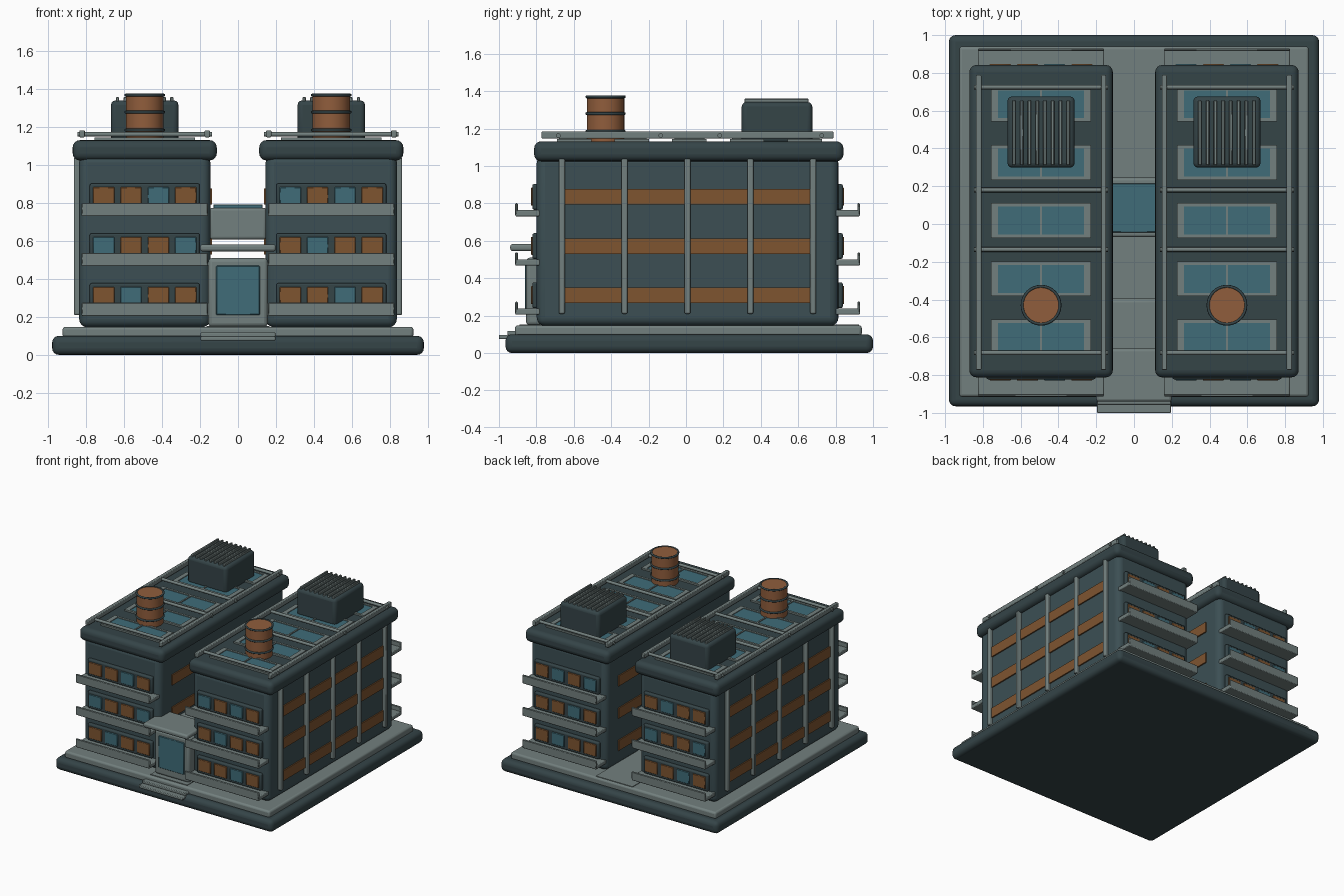
import bpy
from math import radians

if "Cube" in bpy.data.objects:
    bpy.data.objects.remove(bpy.data.objects["Cube"])


def material(name, rgb):
    m = bpy.data.materials.new(name)
    m.diffuse_color = (*rgb, 1)
    m.use_nodes = True
    m.node_tree.nodes["Principled BSDF"].inputs["Base Color"].default_value = m.diffuse_color
    return m


DARK = material("dark_cladding", (0.035, 0.058, 0.064))
WALL = material("wall_cladding", (0.045, 0.078, 0.088))
GREY = material("pale_concrete", (0.17, 0.215, 0.21))
AMBER = material("amber_panel", (0.21, 0.09, 0.03))
RUST = material("rust_tank", (0.28, 0.11, 0.045))
GLASS = material("teal_glass", (0.05, 0.15, 0.19))


def finish(ob, name, mat, bevel, segs=3):
    ob.name = name
    ob.data.materials.append(mat)
    if bevel:
        b = ob.modifiers.new("bevel", 'BEVEL')
        b.width, b.segments = bevel, segs
        b.limit_method = 'ANGLE'
        bpy.ops.object.shade_smooth_by_angle(angle=radians(35))
    return ob


def box(name, xs, ys, zs, mat, bevel=0.0, segs=3):
    lo, hi = zip(*(sorted(r) for r in (xs, ys, zs)))
    bpy.ops.mesh.primitive_cube_add(size=1, location=[(a + b) / 2 for a, b in zip(lo, hi)])
    ob = bpy.context.object
    ob.scale = [b - a for a, b in zip(lo, hi)]
    bpy.ops.object.transform_apply(location=False, rotation=False, scale=True)
    return finish(ob, name, mat, bevel, segs)


def mid(c, h):
    return (c - h, c + h)


def cylinder(name, r, loc, depth, mat, bevel=0.0, rot=(0, 0, 0), verts=32):
    bpy.ops.mesh.primitive_cylinder_add(vertices=verts, radius=r, depth=depth,
                                        location=loc, rotation=rot)
    ob = finish(bpy.context.object, name, mat, bevel, 2)
    bpy.ops.object.shade_smooth_by_angle(angle=radians(35))
    return ob


# Base, plinth, central walkway and front steps
box("base", (-0.98, 0.98), (-0.965, 1.0), (0, 0.1), DARK, 0.035, 4)
box("plinth", (-0.925, 0.925), (-0.915, 0.94), (0.09, 0.148), GREY, 0.015)
box("walkway", (-0.165, 0.165), (-0.89, 0.925), (0.14, 0.153), GREY)
box("lower_step", mid(0, 0.197), (-1.0, -0.88), (0.075, 0.097), GREY, 0.005, 2)
box("upper_step", mid(0, 0.197), (-0.955, -0.88), (0.095, 0.118), GREY, 0.005, 2)

# Entrance block, door and floating canopy
box("entrance", mid(0, 0.157), (-0.855, -0.395), (0.148, 0.51), GREY, 0.02)
box("entrance_door", mid(0, 0.115), (-0.862, -0.84), (0.21, 0.47), GLASS, 0.004, 1)
box("canopy", mid(0, 0.2), (-0.94, -0.66), (0.545, 0.583), GREY, 0.014)

# Bridge between the towers
box("bridge", mid(0, 0.15), (-0.07, 0.245), (0.608, 0.775), GREY, 0.015)
box("bridge_glass_roof", mid(0, 0.13), (-0.045, 0.215), (0.77, 0.794), GLASS, 0.004, 1)

# Window colours per floor: A amber, T teal
PATTERNS = {-1: ("ATAA", "TAAT", "AATA"), 1: ("AATA", "ATAA", "TATA")}
FLOORS = (0.0, 0.263, 0.526)

for s, side in ((-1, "left"), (1, "right")):
    cx = s * 0.492

    def part(name, *args):
        return box(f"{side}_{name}", *args)

    # Tower body and roof cap
    part("tower_body", mid(cx, 0.346), (-0.798, 0.815), (0.145, 1.06), WALL, 0.045, 4)
    part("roof_cap", mid(cx, 0.38), (-0.812, 0.842), (1.025, 1.132), DARK, 0.038, 4)

    for f, dz in enumerate(FLOORS):
        # Amber bands on the long walls
        for w, x in (("outer", s * 0.838), ("inner", s * 0.146)):
            part(f"{w}_band", mid(x, 0.010), (-0.65, 0.67), (0.267 + dz, 0.35 + dz), AMBER)
        # Balconies and windows, front and back
        for e, wall, label in ((-1, -0.798, "front"), (1, 0.815, "back")):
            part(f"{label}_balcony_floor", mid(cx, 0.333),
                 (wall + e * 0.115, wall - e * 0.03), (0.205 + dz, 0.238 + dz), GREY, 0.006, 2)
            part(f"{label}_balcony_rail", mid(cx, 0.333),
                 (wall + e * 0.115, wall + e * 0.101), (0.215 + dz, 0.275 + dz), GREY, 0.004, 1)
            part(f"{label}_window_panel", mid(cx, 0.29),
                 (wall + e * 0.024, wall - e * 0.02), (0.24 + dz, 0.378 + dz), DARK, 0.01, 2)
            for i, c in enumerate(PATTERNS[s][f]):
                part(f"{label}_window", mid(cx + (i - 1.5) * 0.144, 0.056),
                     (wall + e * 0.031, wall + e * 0.01), (0.262 + dz, 0.358 + dz),
                     AMBER if c == "A" else GLASS, 0.003, 1)

    # Vertical ribs on the outer wall
    for i in range(-2, 3):
        part("wall_rib", (s * 0.82, s * 0.866), mid(0.008 + i * 0.336, 0.016),
             (0.21, 1.04), GREY, 0.008, 2)

    # Skylights with a centre bar
    for i in range(-2, 3):
        y = 0.018 + i * 0.308
        for t in (-1, 1):
            part("skylight_frame_side", mid(cx + t * 0.246, 0.018), mid(y, 0.09), (1.125, 1.145), GREY)
            part("skylight_frame_end", mid(cx, 0.264), mid(y + t * 0.083, 0.009), (1.125, 1.145), GREY)
        part("skylight_glass", mid(cx, 0.235), mid(y, 0.077), (1.125, 1.139), GLASS)
        part("skylight_bar", mid(cx, 0.006), mid(y, 0.08), (1.13, 1.146), GREY)

    # Roof rails and cross pipes
    for t in (-1, 1):
        part("roof_rail", mid(cx + t * 0.33, 0.014), (-0.772, 0.788), (1.147, 1.184), GREY, 0.005, 2)
    for y in (0.725, 0.18, -0.135, -0.682):
        cylinder(f"{side}_roof_cross_pipe", 0.012, (cx, y, 1.163), 0.71, GREY,
                 rot=(0, radians(90), 0), verts=12)

    # Water tank with hoops
    cylinder(f"{side}_water_tank", 0.1, (cx, -0.43, 1.25), 0.246, RUST, 0.005)
    for z in (1.185, 1.28, 1.37):
        bpy.ops.mesh.primitive_torus_add(major_radius=0.1, minor_radius=0.008, major_segments=32,
                                         minor_segments=8, location=(cx, -0.43, z))
        finish(bpy.context.object, f"{side}_tank_hoop", DARK, 0)
        bpy.ops.object.shade_smooth()

    # Cooling unit with top fins
    part("cooling_unit", mid(cx, 0.178), (0.298, 0.675), (1.12, 1.342), DARK, 0.025, 3)
    for i in range(8):
        part("cooling_fin", mid(cx + (i - 3.5) * 0.041, 0.009), (0.312, 0.655),
             (1.33, 1.36), GREY, 0.004, 1)
